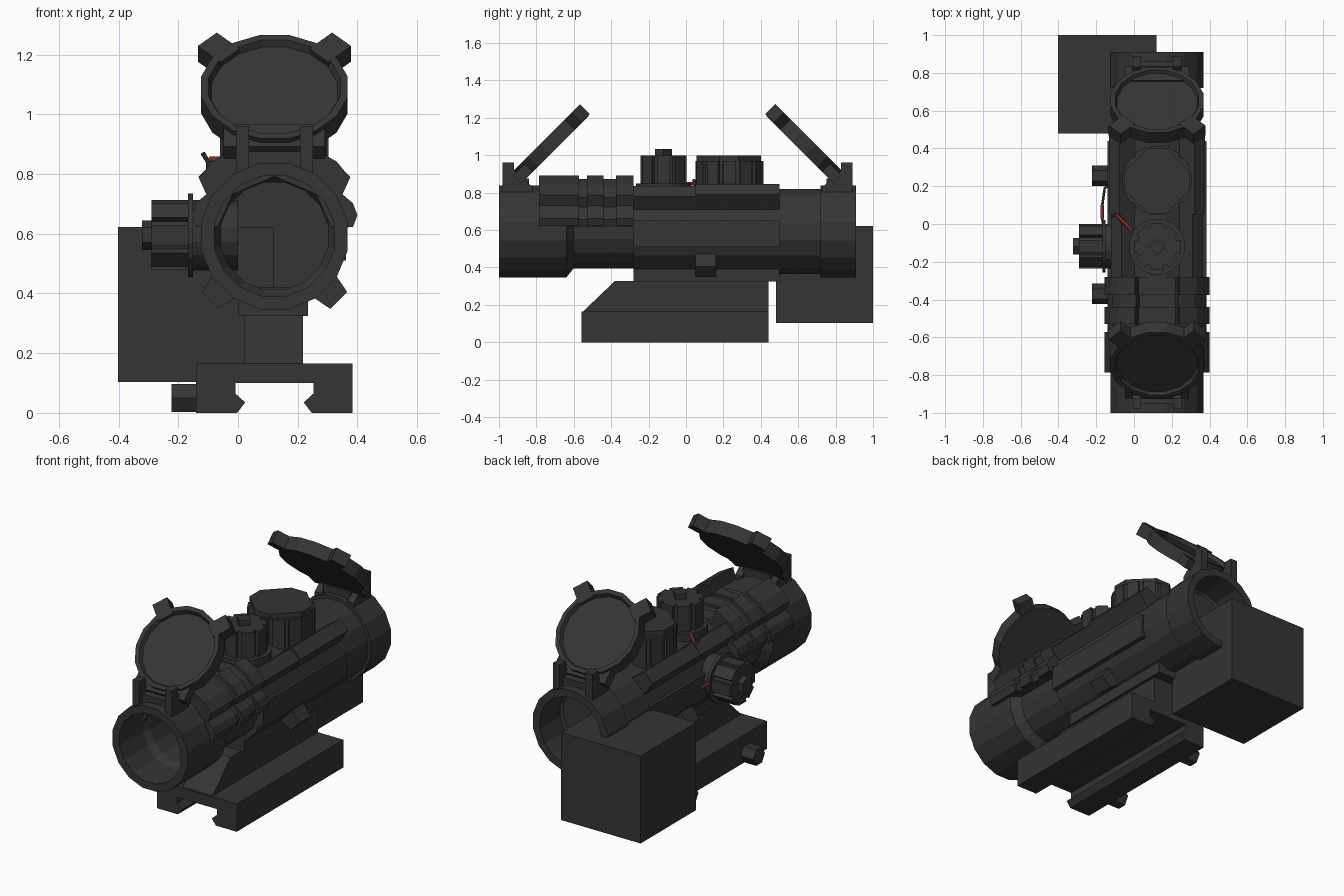
import bpy, bmesh, math
from mathutils import Vector, Matrix

cube = bpy.data.objects.get("Cube")
if cube:
    bpy.data.objects.remove(cube)

CX, CZ = 0.122, 0.592          # optical axis


def material(name, rgb):
    m = bpy.data.materials.new(name)
    m.use_nodes = True
    m.diffuse_color = (*rgb, 1)
    bsdf = m.node_tree.nodes["Principled BSDF"]
    bsdf.inputs["Base Color"].default_value = (*rgb, 1)
    bsdf.inputs["Roughness"].default_value = 0.8
    return m


BLACK = material("matte black", (0.035, 0.035, 0.035))
RED = material("red fibre", (0.22, 0.03, 0.03))


def finish(name, bm, mat=BLACK):
    bmesh.ops.recalc_face_normals(bm, faces=bm.faces)
    me = bpy.data.meshes.new(name)
    bm.to_mesh(me)
    bm.free()
    me.materials.append(mat)
    ob = bpy.data.objects.new(name, me)
    bpy.context.collection.objects.link(ob)
    return ob


def prism(name, pts, axis, a, b, mat=BLACK):
    """Extrude a 2D outline along an axis from a to b."""
    place = {"X": lambda p: (a, p[0], p[1]),
             "Y": lambda p: (p[0], a, p[1]),
             "Z": lambda p: (p[0], p[1], a)}[axis]
    bm = bmesh.new()
    face = bm.faces.new([bm.verts.new(place(p)) for p in pts])
    ext = bmesh.ops.extrude_face_region(bm, geom=[face])
    step = Vector([(b - a) if c == axis else 0 for c in "XYZ"])
    bmesh.ops.translate(bm, vec=step, verts=[v for v in ext["geom"] if isinstance(v, bmesh.types.BMVert)])
    return finish(name, bm, mat)


def box(name, lo, hi, mat=BLACK):
    pts = [(lo[0], lo[1]), (hi[0], lo[1]), (hi[0], hi[1]), (lo[0], hi[1])]
    return prism(name, pts, "Z", lo[2], hi[2], mat)


def lathe(name, profile, n=16, closed=True):
    """Spin (radius, along) pairs round the local z axis."""
    bm = bmesh.new()
    rings = []
    for r, h in profile:
        ring = []
        for i in range(n):
            t = 2 * math.pi * (i + 0.5) / n
            ring.append(bm.verts.new((r * math.cos(t), r * math.sin(t), h)))
        rings.append(ring)
    pairs = list(zip(rings, rings[1:]))
    if closed:
        pairs.append((rings[-1], rings[0]))
    else:
        bm.faces.new(rings[0])
        bm.faces.new(rings[-1])
    for p, q in pairs:
        for i in range(n):
            j = (i + 1) % n
            bm.faces.new((p[i], p[j], q[j], q[i]))
    return finish(name, bm)


def gear(cx, cy, r, teeth, depth):
    """Outline of a knurled knob with wide teeth and narrow grooves."""
    pts = []
    for i in range(teeth):
        for frac, rad in ((-0.36, r), (0.36, r), (0.40, r - depth), (0.60, r - depth)):
            t = 2 * math.pi * (i + frac) / teeth
            pts.append((cx + rad * math.cos(t), cy + rad * math.sin(t)))
    return pts


def ngon(cx, cy, r, n, turn=0.5):
    return [(cx + r * math.cos(2 * math.pi * (i + turn) / n),
             cy + r * math.sin(2 * math.pi * (i + turn) / n)) for i in range(n)]


# Hollow main tube along y
tube = lathe("main_tube", [
    (0.205, -1.0), (0.25, -1.0), (0.25, -0.64), (0.20, -0.60), (0.20, -0.28), (0.232, -0.28),
    (0.232, 0.72), (0.25, 0.72), (0.25, 0.91), (0.205, 0.91), (0.205, 0.72),
    (0.183, 0.70), (0.183, -0.74), (0.205, -0.78)])
rear_lens = lathe("rear_lens", [(0.19, 0.70), (0.19, 0.71)], closed=False)
for ob in (tube, rear_lens):
    ob.matrix_world = Matrix.Translation((CX, 0, CZ)) @ Matrix.Rotation(-math.pi / 2, 4, "X")

# Diagonal ribs along the body
for side in (-1, 1):
    for label, up, y0, y1, reach in (("upper", 1, -0.28, 0.05, 0.305), ("upper_rear", 1, 0.05, 0.50, 0.32),
                                     ("lower", -1, 0.05, 0.16, 0.305)):
        d = Vector((side, up)).normalized()
        w = Vector((-d.y, d.x)) * 0.04
        c = Vector((CX, CZ))
        prism(f"{label}_rib", [c + d * 0.2 - w * 1.5, c + d * reach - w, c + d * reach + w, c + d * 0.2 + w * 1.5],
              "Y", y0, y1)
    # Flat side panel of the body
    box("side_panel", (CX + side * 0.22 - 0.02, -0.28, 0.51), (CX + side * 0.22 + 0.02, 0.50, 0.65))

# Ribbed clamp over the front of the tube
half = [(0.1, 0.235), (0.118, 0.30), (0.208, 0.25), (0.253, 0.195), (0.228, 0.14),
        (0.263, 0.11), (0.278, 0.07), (0.263, 0.03), (0.19, 0.03), (0.14, 0.14)]


def clamp(name, y0, y1, scale):
    right = [(CX + x * scale, CZ + z * scale) for x, z in half[:-2]]
    right += [(CX + x, CZ + z) for x, z in half[-2:]]
    left = [(2 * CX - x, z) for x, z in reversed(right)]
    prism(name, right + [(CX, CZ + 0.2)] + left, "Y", y0, y1)


clamp("clamp_core", -0.78, -0.285, 0.94)
for y0, y1 in ((-0.786, -0.572), (-0.53, -0.44), (-0.375, -0.28)):
    clamp("clamp_rib", y0, y1, 1.0)


# Flip-up lens caps with hinges, mirrored at both ends
def flip_cap(label, end, s):
    """s is the direction from the end towards the middle."""
    cap = lathe(label + "_cap", [(0.25, 0), (0.25, 0.078), (0.225, 0.078), (0.215, 0.055)], closed=False)
    u = Vector((0, s, 1)).normalized()
    n = Vector((0, -s, 1)).normalized()
    v = u.cross(n)
    centre = Vector((CX, end + s * 0.252, 1.092)) - n * 0.078
    frame = Matrix((v, u, n)).transposed().to_4x4()
    frame.translation = centre
    cap.matrix_world = frame
    for side in (-1, 1):
        ear = box(label + "_cap_ear", (0.21, -0.045, 0.004), (0.318, 0.045, 0.078))
        ear.matrix_world = frame @ Matrix.Rotation(math.pi / 2 + side * math.pi / 4, 4, "Z")
        x = CX + side * 0.107
        prism(label + "_hinge_post", [(end + s * 0.02, 0.80), (end + s * 0.02, 0.96), (end + s * 0.08, 0.96),
                                      (end + s * 0.08, 0.92), (end + s * 0.18, 0.83), (end + s * 0.18, 0.80)],
              "X", x - 0.022, x + 0.022)
    bar = box(label + "_hinge_bar", (-0.17, -0.265, 0), (0.17, -0.16, 0.06))
    bar.matrix_world = frame
    box(label + "_hinge_pad", (CX - 0.09, min(end + s * 0.05, end + s * 0.16), 0.80),
        (CX + 0.09, max(end + s * 0.05, end + s * 0.16), 0.875))


flip_cap("front", -1.0, 1)
flip_cap("rear", 0.91, -1)

# Small top turret
prism("turret_plate", ngon(CX, -0.12, 0.15, 16), "Z", 0.80, 0.848)
prism("turret_knob", gear(CX, -0.12, 0.128, 8, 0.022), "Z", 0.84, 1.0)
prism("turret_tip", ngon(CX, -0.12, 0.045, 4, 0), "Z", 1.0, 1.033)

# Large top housing with a diamond lid
prism("housing", gear(CX, 0.232, 0.185, 12, 0.014), "Z", 0.78, 0.97)
lid = []
for k in range(4):
    a = k * math.pi / 2
    for off in (-0.05, 0.05):
        lid.append((CX + 0.172 * math.cos(a) - off * math.sin(a), 0.228 + 0.172 * math.sin(a) + off * math.cos(a)))
prism("housing_lid", lid, "Z", 0.97, 1.0)

# Side adjustment knob on the right
KY, KZ = -0.118, 0.595
prism("side_knob_stem", ngon(KY, KZ, 0.12, 16), "X", -0.16, 0.0)
prism("side_knob_plate", ngon(KY, KZ, 0.142, 16), "X", -0.168, -0.15)
prism("side_knob", gear(KY, KZ, 0.122, 8, 0.02), "X", -0.29, -0.165)
prism("side_knob_tip", ngon(KY, KZ, 0.05, 6), "X", -0.322, -0.29)

# Mount: riser, base with rail slot, clamp bolts
box("riser_top", (0.0, -0.28, 0.325), (0.235, 0.50, 0.42))
prism("riser", [(-0.555, 0.16), (-0.38, 0.328), (0.44, 0.328), (0.44, 0.16)], "X", 0.022, 0.218)
slot = [(0.131, 0.035), (0.099, 0.001), (0.131, 0.064), (0.131, 0.10)]
right = [(0.262, 0.165), (0.262, 0.003), (0.125, 0.003), (0.098, 0.035), (0.131, 0.065), (0.131, 0.10)]
base = [(CX + x, z) for x, z in right] + [(CX - x, z) for x, z in reversed(right)]
for i, (x, z) in enumerate(base):
    if z < 0.01:
        base[i] = (x, 0.0)
prism("rail_base", base, "Y", -0.56, 0.44)
for y in (-0.37, 0.255):
    prism("clamp_bolt", ngon(y, 0.05, 0.054, 6, 0), "X", -0.222, -0.13)

# Box unit at the rear right
box("rear_box", (-0.402, 0.48, 0.103), (0.12, 1.0, 0.623))


# Tether wires and red fibres
def wire(name, pts, r, mat):
    cu = bpy.data.curves.new(name, "CURVE")
    cu.dimensions = "3D"
    cu.bevel_depth = r
    cu.bevel_resolution = 0
    cu.use_fill_caps = True
    sp = cu.splines.new("POLY")
    sp.points.add(len(pts) - 1)
    for p, co in zip(sp.points, pts):
        p.co = (*co, 1)
    cu.materials.append(mat)
    ob = bpy.data.objects.new(name, cu)
    bpy.context.collection.objects.link(ob)


wire("top_fibre", [(-0.095, 0.05, 0.848), (-0.012, -0.033, 0.848)], 0.010, RED)
wire("top_tether", [(-0.098, 0.06, 0.76), (-0.1, 0.05, 0.84), (-0.118, 0.04, 0.87)], 0.008, BLACK)
wire("side_fibre", [(-0.168, 0.10, 0.62), (-0.168, 0.03, 0.62)], 0.010, RED)
wire("side_tether", [(-0.10, 0.22, 0.64), (-0.155, 0.19, 0.63), (-0.168, 0.10, 0.62),
                     (-0.168, 0.03, 0.62), (-0.16, -0.02, 0.61)], 0.007, BLACK)
